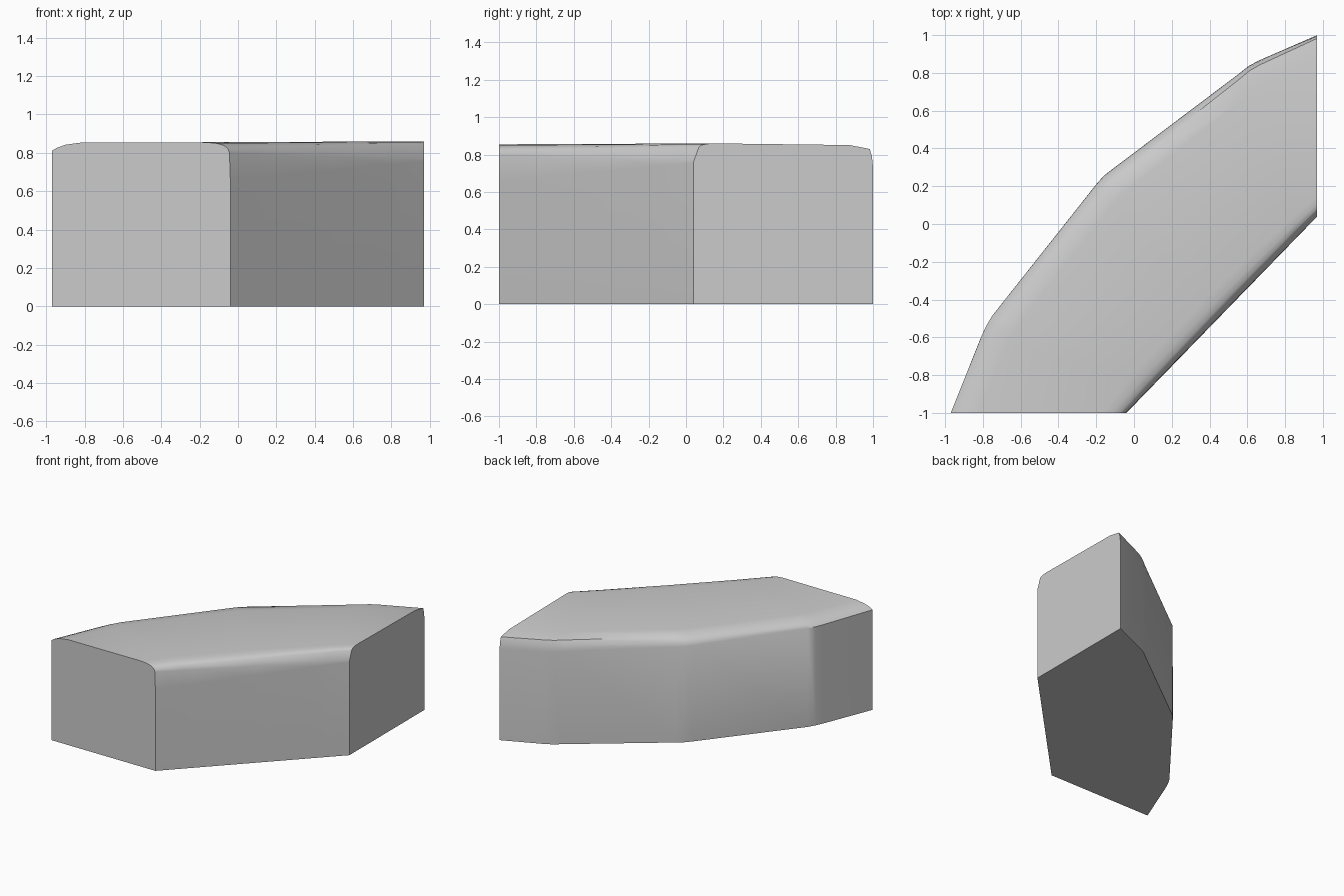
import bpy, bmesh, math
from mathutils import Vector

if "Cube" in bpy.data.objects:
    bpy.data.objects.remove(bpy.data.objects["Cube"])

# Outer (back-left) plan edge with softened corners, and straight inner edge
outer = [(-0.97, -1), (-0.81, -0.60), (-0.783, -0.54), (-0.75, -0.485),
         (-0.20, 0.21), (-0.16, 0.255), (-0.115, 0.29),
         (0.555, 0.795), (0.605, 0.835), (0.66, 0.865), (0.97, 1)]
inner_a, inner_b = Vector((-0.04, -1)), Vector((0.97, 0.04))

# End profiles as (fraction across, height), outer wall to inner wall
front = [(0, 0), (0, 0.81), (0.025, 0.825), (0.075, 0.842), (0.16, 0.853),
         (0.86, 0.855), (0.92, 0.85), (0.96, 0.84), (0.985, 0.825),
         (0.995, 0.80), (1, 0.66), (1, 0)]
back = [(0, 0), (0.001, 0.74), (0.006, 0.79), (0.018, 0.83), (0.13, 0.851),
        (0.89, 0.86), (0.93, 0.857), (0.957, 0.85), (0.97, 0.84),
        (0.998, 0.765), (1, 0.755), (1, 0)]

bm = bmesh.new()
rings = []
for x, y in outer:
    t = (x + y + 1.97) / 3.94
    a, b = Vector((x, y)), inner_a.lerp(inner_b, t)
    ring = []
    for p, q in zip(front, back):
        f, z = Vector(p).lerp(Vector(q), t)
        ring.append(bm.verts.new((*a.lerp(b, f), z)))
    rings.append(ring)

# Walls and rounded top
for r, s in zip(rings, rings[1:]):
    for i in range(len(r) - 1):
        bm.faces.new((r[i], r[i + 1], s[i + 1], s[i]))
# Flat cut ends and underside
bm.faces.new(rings[0])
bm.faces.new(rings[-1])
bm.faces.new([r[0] for r in rings] + [r[-1] for r in reversed(rings)])
bmesh.ops.recalc_face_normals(bm, faces=bm.faces)

mesh = bpy.data.meshes.new("corner_block")
bm.to_mesh(mesh)
bm.free()
block = bpy.data.objects.new("corner_block", mesh)
bpy.context.collection.objects.link(block)
bpy.context.view_layer.objects.active = block
block.select_set(True)
bpy.ops.object.shade_smooth_by_angle(angle=math.radians(40))
